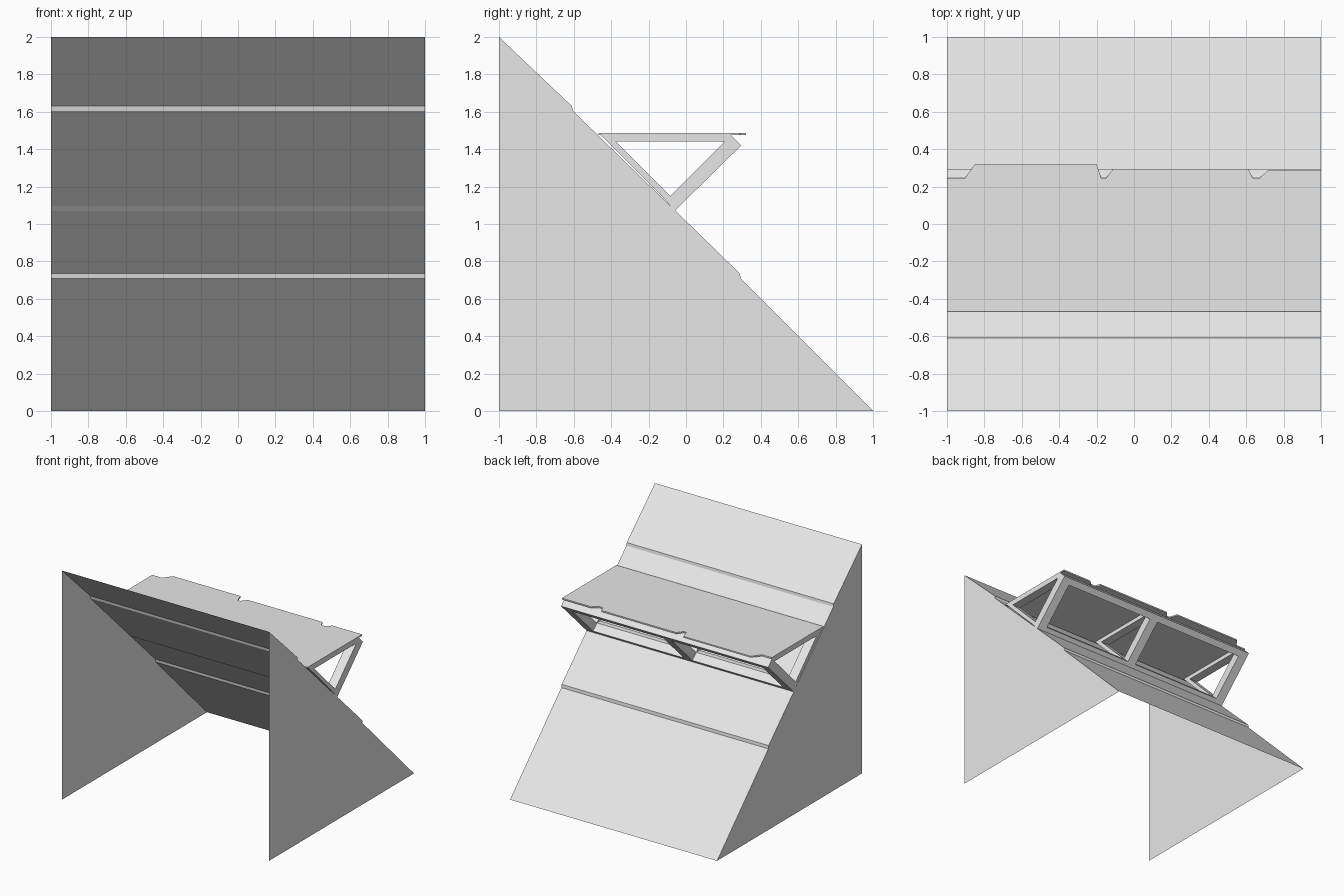
import bpy
import bmesh

cube = bpy.data.objects.get("Cube")
if cube:
    bpy.data.objects.remove(cube, do_unlink=True)

grey = bpy.data.materials.new("light grey")
grey.use_nodes = True
grey.diffuse_color = (0.8, 0.8, 0.8, 1)
grey.node_tree.nodes["Principled BSDF"].inputs["Base Color"].default_value = (0.8, 0.8, 0.8, 1)


def finish(name, bm):
    mesh = bpy.data.meshes.new(name)
    bm.to_mesh(mesh)
    bm.free()
    mesh.materials.append(grey)
    obj = bpy.data.objects.new(name, mesh)
    bpy.context.collection.objects.link(obj)
    return obj


def prism(name, points, place, low, high):
    """Closed solid: a flat outline swept between two levels."""
    bm = bmesh.new()
    rings = [[bm.verts.new(place(a, b, t)) for a, b in points] for t in (low, high)]
    for ring in rings:
        bm.faces.new(ring)
    count = len(points)
    for i in range(count):
        j = (i + 1) % count
        bm.faces.new((rings[0][i], rings[0][j], rings[1][j], rings[1][i]))
    bmesh.ops.recalc_face_normals(bm, faces=bm.faces)
    return finish(name, bm)


def side_place(y, z, x):
    return (x, y, z)


def top_place(x, y, z):
    return (x, y, z)


# Stepped slope: a single open sheet
slope = [(-1, 2), (-0.61, 1.63), (-0.605, 1.605), (0.288, 0.735), (0.292, 0.708), (1, 0)]
bm = bmesh.new()
left = [bm.verts.new((1, y, z)) for y, z in slope]
right = [bm.verts.new((-1, y, z)) for y, z in slope]
for i in range(len(slope) - 1):
    bm.faces.new((left[i], right[i], right[i + 1], left[i + 1]))
finish("stepped_slope", bm)

# Triangular side walls: open sheets, with no floor or front
for name, x in (("left_wall", 1), ("right_wall", -1)):
    bm = bmesh.new()
    wall = [bm.verts.new((x, y, z)) for y, z in slope + [(-1, 0)]]
    bm.faces.new(wall if x < 0 else wall[::-1])
    bm.normal_update()
    for face in bm.faces:
        if face.normal.x * x < 0:
            face.normal_flip()
    finish(name, bm)

# Thin ledge deck with a broken outer edge
edge = [(1, 0.285), (0.715, 0.285), (0.67, 0.245), (0.635, 0.245), (0.61, 0.295),
        (-0.11, 0.295), (-0.15, 0.245), (-0.175, 0.245), (-0.2, 0.32),
        (-0.85, 0.32), (-0.905, 0.245), (-1, 0.245)]
prism("ledge_deck", edge + [(-1, -0.468), (1, -0.468)], top_place, 1.475, 1.487)

# Three triangular brackets, each of three bars
back_top, front_top = (-0.455, 1.475), (0.24, 1.475)
nose, foot, heel = (0.295, 1.42), (-0.06, 1.07), (-0.13, 1.15)
in_back, in_front, in_foot = (-0.375, 1.44), (0.205, 1.44), (-0.085, 1.15)
bars = {
    "top_bar": [back_top, front_top, in_front, in_back],
    "strut": [front_top, nose, foot, in_foot, in_front],
    "back_bar": [back_top, in_back, in_foot, foot, heel],
}
width = 0.08
for side, x in (("right", -1), ("middle", -width / 2), ("left", 1 - width)):
    for part, outline in bars.items():
        prism(side + "_bracket_" + part, outline, side_place, x, x + width)

# Long beams joining the brackets
prism("outer_beam", [front_top, nose, (0.255, 1.38), in_front], side_place, -1, 1)
prism("foot_beam", [heel, foot, (-0.03, 1.1), in_foot], side_place, -1, 1)
